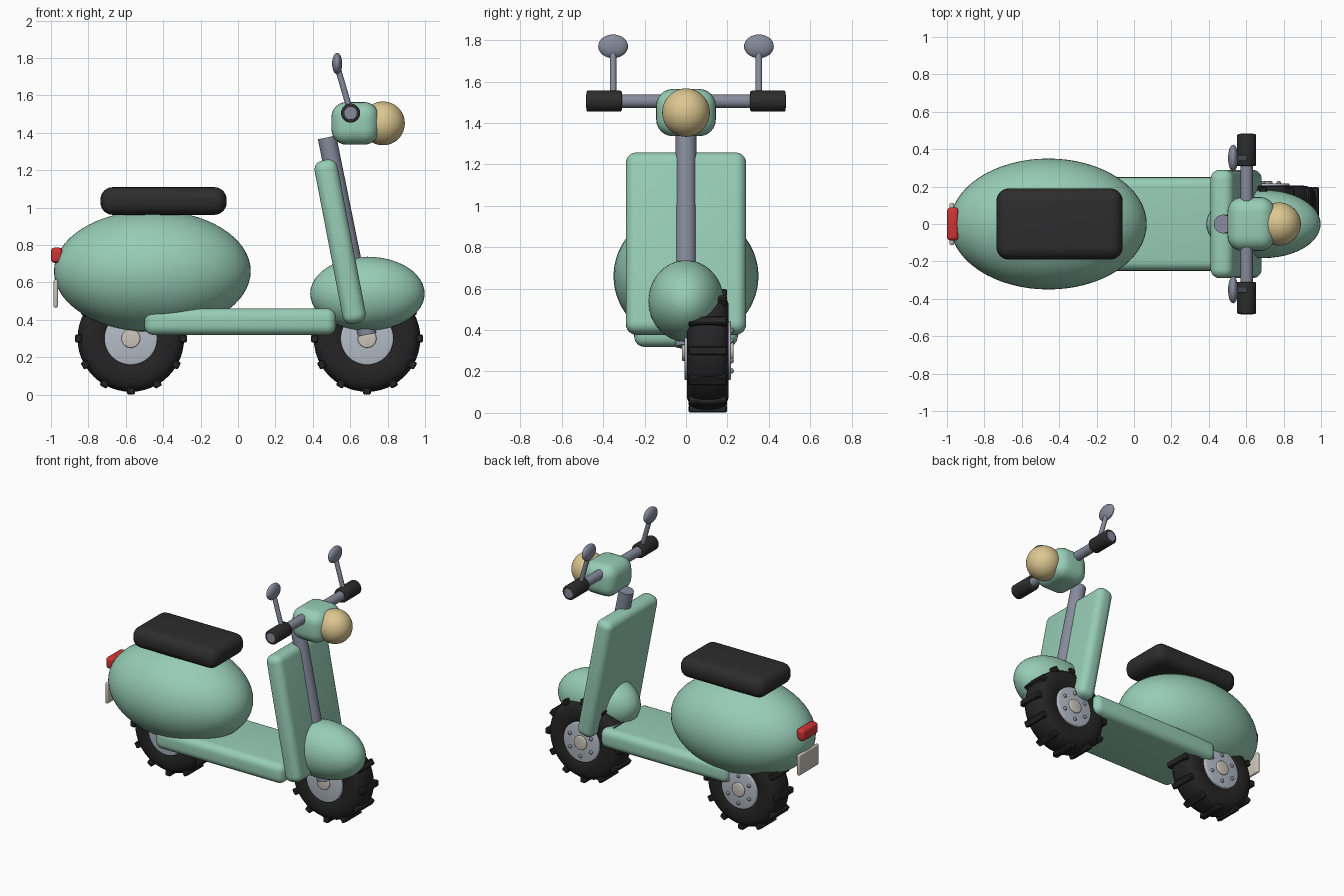
import bpy, bmesh, math
from mathutils import Vector, Matrix

if "Cube" in bpy.data.objects:
    bpy.data.objects.remove(bpy.data.objects["Cube"])


def material(name, rgb):
    m = bpy.data.materials.new(name)
    m.diffuse_color = (*rgb, 1)
    m.use_nodes = True
    m.node_tree.nodes["Principled BSDF"].inputs["Base Color"].default_value = m.diffuse_color
    return m


MINT = material("mint paint", (0.31, 0.61, 0.47))
BLACK = material("black vinyl", (0.026, 0.026, 0.027))
RUBBER = material("tyre rubber", (0.018, 0.018, 0.018))
STEEL = material("slate steel", (0.24, 0.26, 0.33))
ALLOY = material("light alloy", (0.46, 0.50, 0.57))
CREAM = material("cream", (0.60, 0.56, 0.49))
AMBER = material("lamp glass", (0.72, 0.57, 0.28))
RED = material("red lens", (0.62, 0.035, 0.035))


def finish(bm, name, mat, loc=(0, 0, 0), rot_y=0.0, angle=40):
    bmesh.ops.recalc_face_normals(bm, faces=bm.faces)
    me = bpy.data.meshes.new(name)
    bm.to_mesh(me)
    bm.free()
    me.materials.append(mat)
    ob = bpy.data.objects.new(name, me)
    ob.location = loc
    ob.rotation_euler = (0, rot_y, 0)
    bpy.context.collection.objects.link(ob)
    bpy.ops.object.select_all(action='DESELECT')
    ob.select_set(True)
    bpy.context.view_layer.objects.active = ob
    bpy.ops.object.shade_smooth_by_angle(angle=math.radians(angle))
    return ob


def box(name, mat, loc, size, bevel, rot_y=0.0, segments=6):
    bm = bmesh.new()
    bmesh.ops.create_cube(bm, size=1)
    bmesh.ops.scale(bm, vec=size, verts=bm.verts)
    bmesh.ops.bevel(bm, geom=bm.edges[:], offset=bevel, segments=segments,
                    profile=0.5, affect='EDGES')
    return finish(bm, name, mat, loc, rot_y)


def ellipsoid(name, mat, loc, radii, rot_y=0.0, seg=48):
    bm = bmesh.new()
    bmesh.ops.create_uvsphere(bm, u_segments=seg, v_segments=seg // 2, radius=1)
    bmesh.ops.scale(bm, vec=radii, verts=bm.verts)
    return finish(bm, name, mat, loc, rot_y)


def rod(name, mat, a, b, r, bevel=0.0, seg=32):
    a, b = Vector(a), Vector(b)
    bm = bmesh.new()
    bmesh.ops.create_cone(bm, cap_ends=True, segments=seg, radius1=r, radius2=r,
                          depth=(b - a).length)
    if bevel:
        rims = [e for e in bm.edges if abs(e.verts[0].co.z - e.verts[1].co.z) < 1e-5]
        bmesh.ops.bevel(bm, geom=rims, offset=bevel, segments=3, profile=0.5,
                        affect='EDGES')
    turn = Vector((0, 0, 1)).rotation_difference(b - a).to_matrix().to_4x4()
    bmesh.ops.transform(bm, matrix=turn, verts=bm.verts)
    return finish(bm, name, mat, (a + b) / 2)


def wheel(label, x):
    y, z = 0.105, 0.30
    # tyre: lathed cross-section
    half = [(0.13, 0.085), (0.15, 0.097), (0.19, 0.101), (0.23, 0.099),
            (0.26, 0.088), (0.277, 0.065), (0.285, 0.03)]
    profile = half + [(r, -w) for r, w in reversed(half)]
    bm = bmesh.new()
    n = 48
    rings = []
    for i in range(n):
        t = 2 * math.pi * i / n
        rings.append([bm.verts.new((r * math.cos(t), w, r * math.sin(t)))
                      for r, w in profile])
    k = len(profile)
    for i in range(n):
        p, q = rings[i], rings[(i + 1) % n]
        for j in range(k):
            bm.faces.new((p[j], p[(j + 1) % k], q[(j + 1) % k], q[j]))
    finish(bm, label + "_tyre", RUBBER, (x, y, z))
    # tread bars
    bm = bmesh.new()
    for i in range(12):
        made = bmesh.ops.create_cube(bm, size=1)["verts"]
        m = (Matrix.Rotation(2 * math.pi * i / 12, 4, 'Y')
             @ Matrix.Translation((0, 0, -0.28))
             @ Matrix.Diagonal((0.042, 0.186, 0.038, 1)))
        bmesh.ops.transform(bm, matrix=m, verts=made)
    bmesh.ops.bevel(bm, geom=bm.edges[:], offset=0.006, segments=1, affect='EDGES')
    finish(bm, label + "_treads", RUBBER, (x, y, z))
    # rim and hub
    rod(label + "_rim", ALLOY, (x, y - 0.112, z), (x, y + 0.112, z), 0.142, 0.008, 48)
    rod(label + "_hub", CREAM, (x, y - 0.124, z), (x, y + 0.124, z), 0.05, 0.006)
    # wheel bolts on the outer face
    bm = bmesh.new()
    for i in range(6):
        t = math.pi / 2 + i * math.pi / 3
        bmesh.ops.create_uvsphere(
            bm, u_segments=12, v_segments=8, radius=0.013,
            matrix=Matrix.Translation((0.097 * math.cos(t), 0.113, 0.097 * math.sin(t))))
    finish(bm, label + "_bolts", STEEL, (x, y, z))


# wheels
wheel("front_wheel", 0.69)
wheel("rear_wheel", -0.573)

# bodywork
ellipsoid("rear_body", MINT, (-0.458, 0, 0.66), (0.526, 0.35, 0.325), seg=64)
ellipsoid("front_fender", MINT, (0.692, 0, 0.54), (0.306, 0.182, 0.197))
box("floorboard", MINT, (0.012, 0, 0.39), (1.025, 0.50, 0.143), 0.05)
box("leg_shield", MINT, (0.546, 0, 0.817), (0.125, 0.58, 0.89), 0.05, rot_y=-0.19)

# seat
box("seat", BLACK, (-0.398, 0, 1.035), (0.675, 0.38, 0.148), 0.066)

# steering
rod("steering_column", STEEL, (0.69, 0, 0.32), (0.476, 0, 1.375), 0.05)
box("headset", MINT, (0.627, 0, 1.45), (0.255, 0.288, 0.228), 0.08)
ellipsoid("headlight", AMBER, (0.775, 0, 1.45), (0.117, 0.115, 0.117))
rod("handlebar", STEEL, (0.602, -0.483, 1.505), (0.602, 0.483, 1.505), 0.033)

# grips and mirrors
for side, s in (("right", -1), ("left", 1)):
    rod(side + "_grip", BLACK, (0.602, s * 0.31, 1.505), (0.602, s * 0.481, 1.505),
        0.051, 0.008)
    rod(side + "_mirror_stalk", STEEL, (0.602, s * 0.352, 1.51),
        (0.532, s * 0.352, 1.75), 0.016, seg=16)
    ellipsoid(side + "_mirror", STEEL, (0.53, s * 0.352, 1.77), (0.027, 0.072, 0.057),
              seg=32)

# tail light and number plate
box("tail_light", RED, (-0.969, 0, 0.745), (0.062, 0.176, 0.082), 0.02, segments=4)
box("rear_plate", CREAM, (-0.974, 0, 0.54), (0.024, 0.226, 0.15), 0.01, segments=3)
